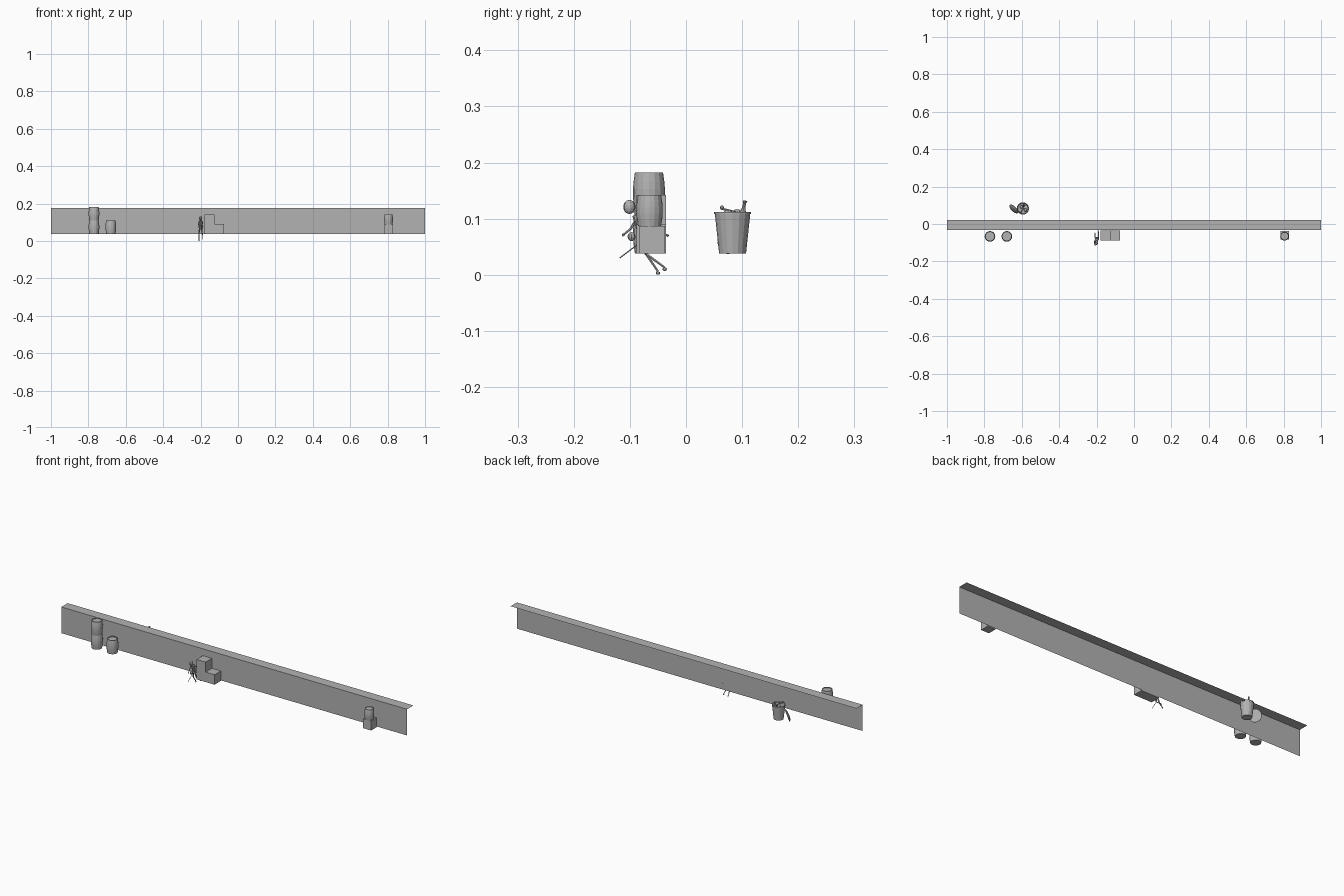
import bpy, bmesh, math
from mathutils import Vector, Matrix

if "Cube" in bpy.data.objects:
    bpy.data.objects.remove(bpy.data.objects["Cube"])

grey = bpy.data.materials.new("plain grey")
grey.diffuse_color = (0.45, 0.45, 0.45, 1)
grey.use_nodes = True
grey.node_tree.nodes["Principled BSDF"].inputs["Base Color"].default_value = grey.diffuse_color

def finish(name, bm):
    me = bpy.data.meshes.new(name)
    bm.to_mesh(me)
    bm.free()
    me.materials.append(grey)
    ob = bpy.data.objects.new(name, me)
    bpy.context.collection.objects.link(ob)
    return ob

def lathe(name, profile, loc, sides=16, axis=(0, 0, 1)):
    """Spin (radius, height) points about an axis; end rings are capped."""
    bm = bmesh.new()
    rings = [[bm.verts.new((r * math.cos(2 * math.pi * i / sides),
                            r * math.sin(2 * math.pi * i / sides), z))
              for i in range(sides)] for r, z in profile]
    for a, b in zip(rings, rings[1:]):
        for i in range(sides):
            j = (i + 1) % sides
            bm.faces.new((a[i], a[j], b[j], b[i]))
    bm.faces.new(rings[0][::-1])
    bm.faces.new(rings[-1])
    rot = Vector((0, 0, 1)).rotation_difference(Vector(axis)).to_matrix().to_4x4()
    bm.transform(Matrix.Translation(loc) @ rot)
    return finish(name, bm)

def limb(name, a, b, r1, r2, sides=6):
    a, b = Vector(a), Vector(b)
    return lathe(name, [(r1, 0), (r2, (b - a).length)], a, sides, b - a)

def ball(name, loc, size, seg=10):
    bm = bmesh.new()
    bmesh.ops.create_uvsphere(bm, u_segments=seg, v_segments=7, radius=1)
    bm.transform(Matrix.Translation(loc) @ Matrix.Diagonal((*size, 1)))
    return finish(name, bm)

def box(name, lo, hi):
    bm = bmesh.new()
    bmesh.ops.create_cube(bm, size=1)
    lo, hi = Vector(lo), Vector(hi)
    bm.transform(Matrix.Translation((lo + hi) / 2) @ Matrix.Diagonal((*(hi - lo), 1)))
    return finish(name, bm)

def sheet(name, pts):
    bm = bmesh.new()
    bm.faces.new([bm.verts.new(p) for p in pts])
    return finish(name, bm)

# long thin wall with a ledge running back from its top edge
Z0, Z1, YW, YB = 0.038, 0.175, -0.031, 0.021
sheet("wall", [(-1, YW, Z0), (1, YW, Z0), (1, YW, Z1), (-1, YW, Z1)])
sheet("ledge", [(-1, YW, Z1), (1, YW, Z1), (1, YB, Z1), (-1, YB, Z1)])

# barrels with recessed tops
def barrel(name, x, y, z, r, h):
    lathe(name, [(r * .88, 0), (r * .96, h * .22), (r, h * .4), (r, h * .6),
                 (r * .96, h * .78), (r * .88, h), (r * .78, h), (r * .78, h * .95)],
          (x, y, z))
barrel("lower_barrel", -0.77, -0.066, Z0, 0.0285, 0.072)
barrel("upper_barrel", -0.77, -0.066, Z0 + .072, 0.0285, 0.072)
barrel("single_barrel", -0.68, -0.066, Z0, 0.0285, 0.072)
barrel("small_barrel", 0.805, -0.065, 0.087, 0.0235, 0.055)

# crates
for i, (x, z) in enumerate([(-0.178, Z0), (-0.126, Z0), (-0.178, Z0 + .052)]):
    box(f"crate_{i}", (x, -0.088, z), (x + .052, -0.036, z + .052))
box("small_crate", (0.782, -0.083, Z0), (0.828, -0.037, 0.087))

# open tapered bin
bx, by = -0.594, 0.083
lathe("bin", [(.024, 0), (.0315, .07), (.033, .07), (.033, .074), (.0295, .074), (.027, .05)],
      (bx, by, Z0))

# bin lid leaning on the side of the bin
n = Vector((-.7, -.7, .36)).normalized()
lathe("bin_lid", [(.031, -.003), (.031, .001), (.025, .005), (.012, .0075), (.004, .008)],
      (-0.643, 0.080, 0.067), 16, n)

# rubbish in the bin
lathe("bottle", [(.006, 0), (.006, .022), (.0028, .03), (.0028, .04), (.004, .041), (.004, .043)],
      (bx + .004, by + .014, .09), 8, (.1, .2, 1))
limb("bone_shaft", (bx - .012, by - .02, .118), (bx + .006, by + .004, .112), .002, .002)
for dx in (-.003, .003):
    ball("bone_end", (bx - .012 + dx, by - .019, .12), (.0035, .0035, .0035), 6)
ball("rubbish_lump", (bx + .014, by - .008, .107), (.01, .009, .009), 8)
ball("rubbish_core", (bx - .008, by + .008, .108), (.009, .009, .009), 8)

# small lanky figure beside the crates
fx = -0.2
ball("head", (fx, -0.101, 0.121), (.009, .011, .0125))
limb("neck", (fx, -.094, .116), (fx, -.086, .105), .003, .003)
limb("torso", (fx, -.086, .107), (fx, -.078, .07), .010, .007, 8)
ball("pelvis", (fx, -.078, .067), (.009, .009, .007), 8)
ball("bundle", (fx - .002, -.097, .068), (.007, .007, .008), 8)
limb("stick", (fx - .006, -.118, .03), (fx - .006, -.085, .055), .0012, .0012)
for s, hand, foot in ((-1, (-.112, .071), (-.05, .006)), (1, (-.033, .07), (-.038, .013))):
    x = fx + s * .009
    limb("upper_arm", (x, -.085, .105), (x + s * .003, (-.085 + hand[0]) / 2, .082), .0028, .002)
    limb("forearm", (x + s * .003, (-.085 + hand[0]) / 2, .082), (x, *hand), .002, .0017)
    ball("hand", (x, *hand), (.0025, .0025, .0025), 6)
    limb("thigh", (fx + s * .005, -.078, .066), (x, -.071, .037), .004, .003)
    limb("shin", (x, -.071, .037), (x, *foot), .0027, .002)
    ball("foot", (x, foot[0] , foot[1] - .003), (.003, .004, .003), 6)
